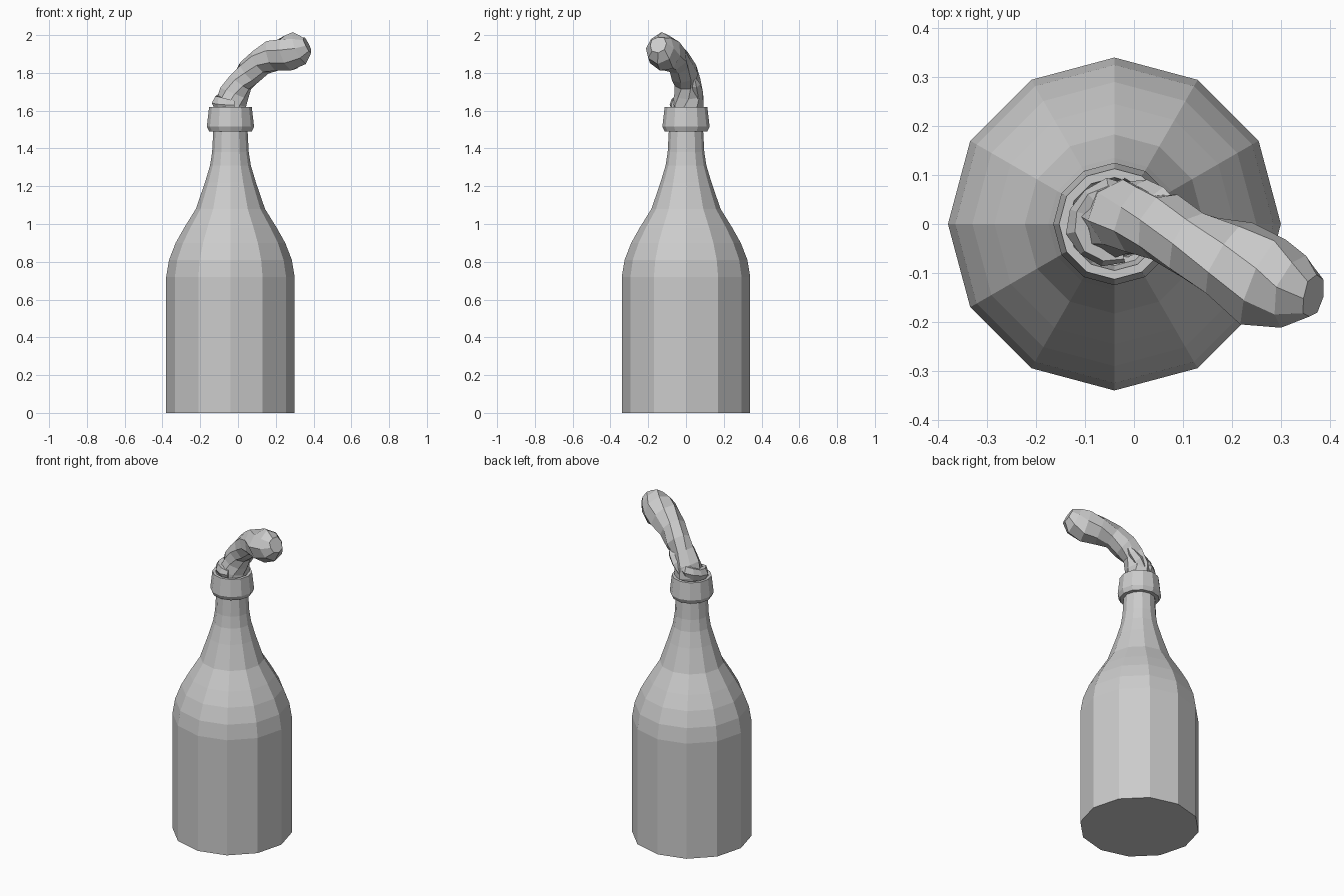
import bpy, bmesh, math, random
from mathutils import Vector

if "Cube" in bpy.data.objects:
    bpy.data.objects.remove(bpy.data.objects["Cube"])

random.seed(4)


def loft(name, rings):
    """Skin a list of equal-sized point rings and cap both ends."""
    bm = bmesh.new()
    rows = [[bm.verts.new(p) for p in ring] for ring in rings]
    n = len(rows[0])
    for a, b in zip(rows, rows[1:]):
        for i in range(n):
            j = (i + 1) % n
            bm.faces.new((a[i], a[j], b[j], b[i]))
    bm.faces.new(rows[0][::-1])
    bm.faces.new(rows[-1])
    bmesh.ops.recalc_face_normals(bm, faces=bm.faces)
    me = bpy.data.meshes.new(name)
    bm.to_mesh(me)
    bm.free()
    ob = bpy.data.objects.new(name, me)
    bpy.context.collection.objects.link(ob)
    return ob


def tube(path, sides, jitter, twist):
    """Rings perpendicular to a path of (x, y, z, radius), crumpled a little."""
    rings = []
    pts = [Vector(p[:3]) for p in path]
    for k, c in enumerate(pts):
        d = (pts[min(k + 1, len(pts) - 1)] - pts[max(k - 1, 0)]).normalized()
        u = Vector((0.38, 0.92, 0))
        u = (u - d * u.dot(d)).normalized()
        v = d.cross(u)
        ring = []
        for i in range(sides):
            a = math.tau * i / sides + twist * k
            r = path[k][3] * (1 + random.uniform(-jitter, jitter))
            ring.append(c + u * r * math.cos(a) + v * r * math.sin(a))
        rings.append(ring)
    return rings


# Twelve-sided bottle with collar and recessed mouth
profile = [(.34, 0), (.34, .72), (.325, .81), (.29, .90), (.245, .98),
           (.183, 1.08), (.135, 1.22), (.108, 1.31), (.097, 1.38), (.091, 1.49),
           (.113, 1.49), (.125, 1.515), (.113, 1.62), (.095, 1.62), (.085, 1.55)]
loft("bottle", [[(-.04 + r * math.cos(math.tau * i / 12),
                  r * math.sin(math.tau * i / 12), z) for i in range(12)]
                for r, z in profile])

# Crumpled rag rising out of the mouth and drooping to the front right
rag = [(-.04, 0, 1.55, .075), (-.035, .005, 1.63, .085), (-.02, .01, 1.69, .075),
       (.015, .005, 1.75, .068), (.06, -.01, 1.80, .07), (.12, -.04, 1.855, .075),
       (.19, -.075, 1.89, .088), (.265, -.115, 1.905, .1), (.325, -.14, 1.93, .085),
       (.365, -.15, 1.95, .045)]
loft("rag", tube(rag, 8, .12, .2))

# Loose fold of the rag curling around inside the rim
fold = []
for k in range(9):
    a = math.radians(-75 - 31 * k)
    t = k / 8
    fold.append((-.04 + .068 * math.cos(a), .065 * math.sin(a),
                 1.63 + .07 * t * t, .02 + .012 * math.sin(math.pi * t)))
rings = []
for k, (x, y, z, r) in enumerate(fold):
    out = Vector((x + .04, y, 0)).normalized()
    ring = []
    for i in range(6):
        a = math.tau * i / 6
        s = r * random.uniform(.8, 1.15)
        ring.append(Vector((x, y, z)) + out * s * math.cos(a)
                    + Vector((0, 0, 1.4 * s * math.sin(a))))
    rings.append(ring)
loft("rag_fold", rings)

# Small raised flap behind the stem
flap = [(-.02, .06, 1.65, .03), (.02, .06, 1.70, .032), (.055, .05, 1.74, .026),
        (.075, .045, 1.765, .012)]
loft("rag_flap", tube(flap, 5, .1, .1))
